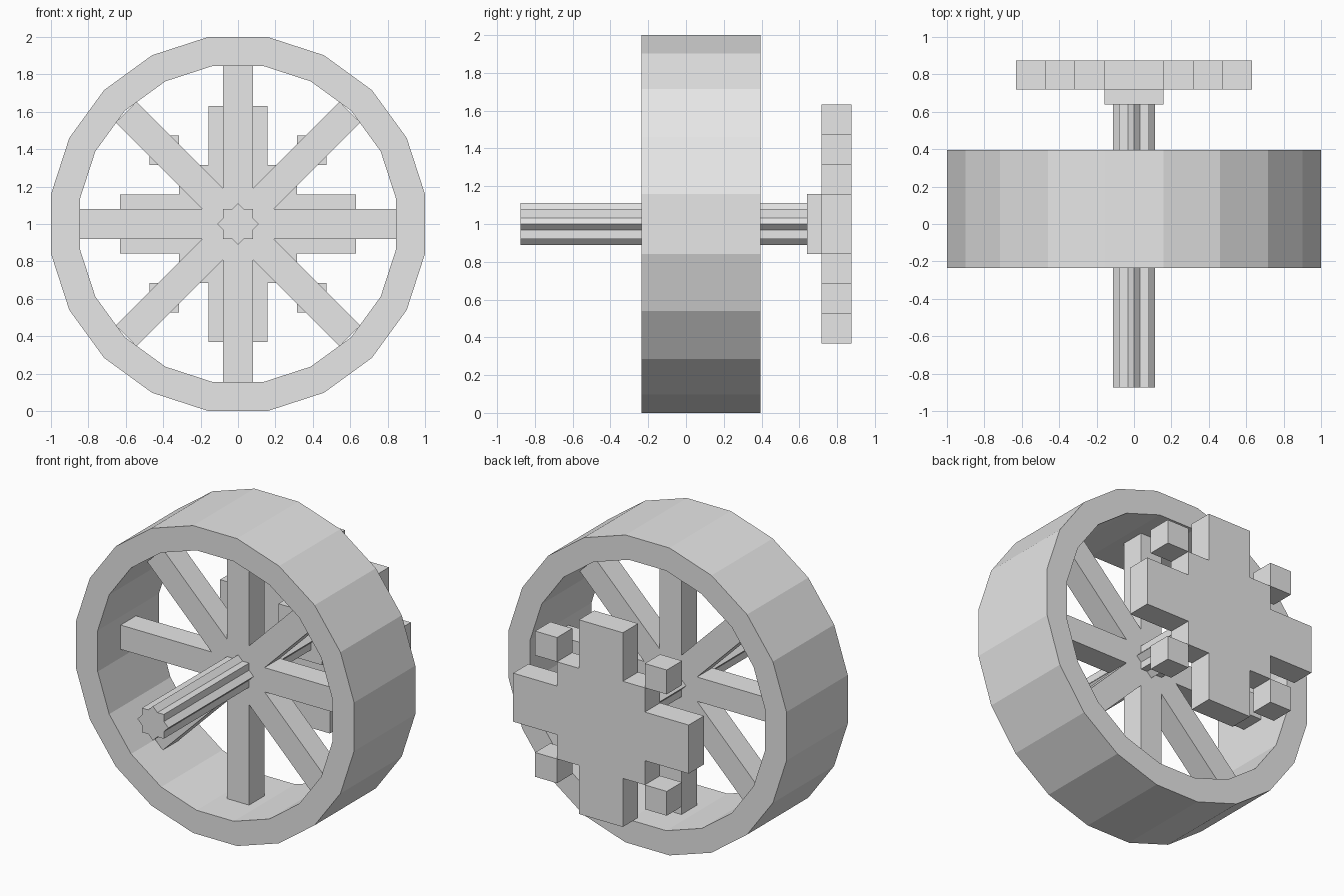
import bpy
import bmesh
from math import sin, cos, pi, radians

cube = bpy.data.objects.get("Cube")
if cube:
    bpy.data.objects.remove(cube)

AXLE_Z = 1.0
UNIT = 0.158          # block size of the toothed plate
HALF = UNIT / 2       # half width of a spoke

grey = bpy.data.materials.new("plain grey")
grey.use_nodes = True
grey.diffuse_color = (0.8, 0.8, 0.8, 1)
grey.node_tree.nodes["Principled BSDF"].inputs["Base Color"].default_value = (0.8, 0.8, 0.8, 1)


def polar(r, a):
    return (r * cos(a), r * sin(a))


def prism(name, outline, y0, y1, hole=None):
    """Extrude an x-z outline along y, optionally with a matching inner outline."""
    bm = bmesh.new()
    n = len(outline)

    def loop(points, y):
        return [bm.verts.new((x, y, AXLE_Z + z)) for x, z in points]

    def bridge(a, b):
        for i in range(n):
            j = (i + 1) % n
            bm.faces.new((a[i], a[j], b[j], b[i]))

    front, back = loop(outline, y0), loop(outline, y1)
    bridge(front, back)
    if hole:
        inner_front, inner_back = loop(hole, y0), loop(hole, y1)
        bridge(inner_front, inner_back)
        bridge(front, inner_front)
        bridge(back, inner_back)
    else:
        bm.faces.new(front)
        bm.faces.new(back)
    bmesh.ops.recalc_face_normals(bm, faces=bm.faces)
    mesh = bpy.data.meshes.new(name)
    bm.to_mesh(mesh)
    bm.free()
    mesh.materials.append(grey)
    obj = bpy.data.objects.new(name, mesh)
    bpy.context.collection.objects.link(obj)
    return obj


def rectangle(cx, cz, half):
    return [(cx - half, cz - half), (cx + half, cz - half),
            (cx + half, cz + half), (cx - half, cz + half)]


# Wide faceted rim
angles = [radians(9 + 18 * i) for i in range(20)]
prism("rim", [polar(1.0125, a) for a in angles], -0.235, 0.395,
      hole=[polar(0.856, a) for a in angles])

# Eight square spokes meeting in the middle
spokes = []
for i in range(8):
    a = i * pi / 4
    c, s = cos(a), sin(a)
    spokes += [(0.846 * c - side * HALF * s, 0.846 * s + side * HALF * c) for side in (-1, 1)]
    spokes.append(polar(HALF / sin(pi / 8), a + pi / 8))
prism("spokes", spokes, 0.08 - HALF, 0.08 + HALF)

# Eight-pointed star axle
star = []
for i in range(8):
    a = i * pi / 4
    star += [polar(HALF * 2 ** 0.5, a), polar(HALF / cos(pi / 8), a + pi / 8)]
prism("axle", star, -0.875, 0.64)

# Square collar behind the wheel
prism("collar", rectangle(0, 0, UNIT), 0.64, 0.718)

# Stepped cross plate: one quarter turned four times
quarter = [(4, -1), (4, 1), (2, 1), (2, 2), (1, 2)]
plate = []
for turn in range(4):
    plate += [(x * UNIT, z * UNIT) for x, z in quarter]
    quarter = [(-z, x) for x, z in quarter]
prism("cross_plate", plate, 0.718, 0.875)

# Corner blocks touching the plate diagonally
for sx, side in ((-1, "right"), (1, "left")):
    for sz, level in ((-1, "lower"), (1, "upper")):
        prism(f"corner_block_{level}_{side}",
              rectangle(sx * 2.5 * UNIT, sz * 2.5 * UNIT, HALF), 0.718, 0.875)
